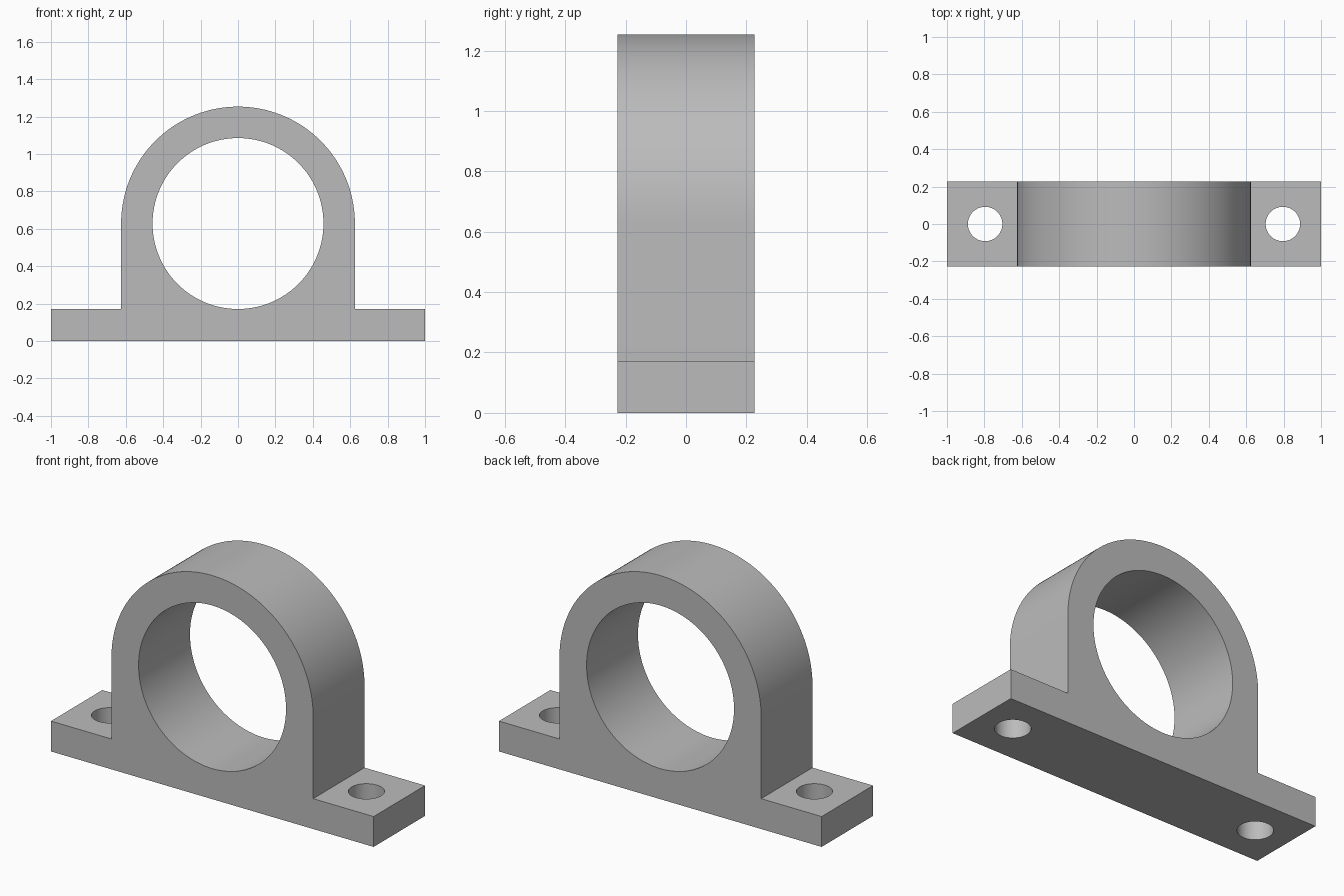
import bpy, bmesh
from math import pi, sin, cos, radians

cube = bpy.data.objects.get("Cube")
if cube:
    bpy.data.objects.remove(cube, do_unlink=True)

HALF_DEPTH = 0.2275
BASE_TOP = 0.17
AXIS_Z = 0.628
OUTER_R = 0.625
BORE_R = 0.457
BOLT_X, BOLT_R = 0.796, 0.092

grey = bpy.data.materials.new("plain grey")
grey.use_nodes = True
colour = (0.5, 0.5, 0.5, 1)
grey.diffuse_color = colour
grey.node_tree.nodes["Principled BSDF"].inputs["Base Color"].default_value = colour


def cutter(name, radius, location, rotation=(0, 0, 0), sides=64):
    """Hidden cylinder used to drill a hole."""
    bpy.ops.mesh.primitive_cylinder_add(vertices=sides, radius=radius, depth=1,
                                        location=location, rotation=rotation)
    obj = bpy.context.object
    obj.name = name
    obj.hide_render = True
    return obj


# Bracket: flanged base and arched housing in one extruded profile
steps = 96
arch = [(OUTER_R * cos(pi * i / steps), AXIS_Z + OUTER_R * sin(pi * i / steps))
        for i in range(steps + 1)]
profile = ([(-1, 0), (1, 0), (1, BASE_TOP), (OUTER_R, BASE_TOP)] + arch
           + [(-OUTER_R, BASE_TOP), (-1, BASE_TOP)])
bm = bmesh.new()
face = bm.faces.new([bm.verts.new((x, -HALF_DEPTH, z)) for x, z in profile])
extruded = bmesh.ops.extrude_face_region(bm, geom=[face])["geom"]
bmesh.ops.translate(bm, vec=(0, 2 * HALF_DEPTH, 0),
                    verts=[g for g in extruded if isinstance(g, bmesh.types.BMVert)])
bmesh.ops.recalc_face_normals(bm, faces=bm.faces)
mesh = bpy.data.meshes.new("bearing_bracket")
bm.to_mesh(mesh)
bm.free()
bracket = bpy.data.objects.new("bearing_bracket", mesh)
bpy.context.collection.objects.link(bracket)
mesh.materials.append(grey)

# Shaft bore and the two bolt holes
cutters = [cutter("bore_cutter", BORE_R, (0, 0, AXIS_Z), (pi / 2, 0, 0), 128)]
for side, sign in (("left", 1), ("right", -1)):
    cutters.append(cutter(side + "_bolt_hole_cutter", BOLT_R, (sign * BOLT_X, 0, 0.1)))

bpy.ops.object.select_all(action="DESELECT")
bracket.select_set(True)
bpy.context.view_layer.objects.active = bracket
for c in cutters:
    mod = bracket.modifiers.new(c.name, "BOOLEAN")
    mod.operation = "DIFFERENCE"
    mod.solver = "EXACT"
    mod.object = c
    bpy.ops.object.modifier_apply(modifier=mod.name)
    bpy.data.objects.remove(c, do_unlink=True)

# Smooth curved walls, crisp rims
bpy.ops.object.shade_smooth_by_angle(angle=radians(30))
